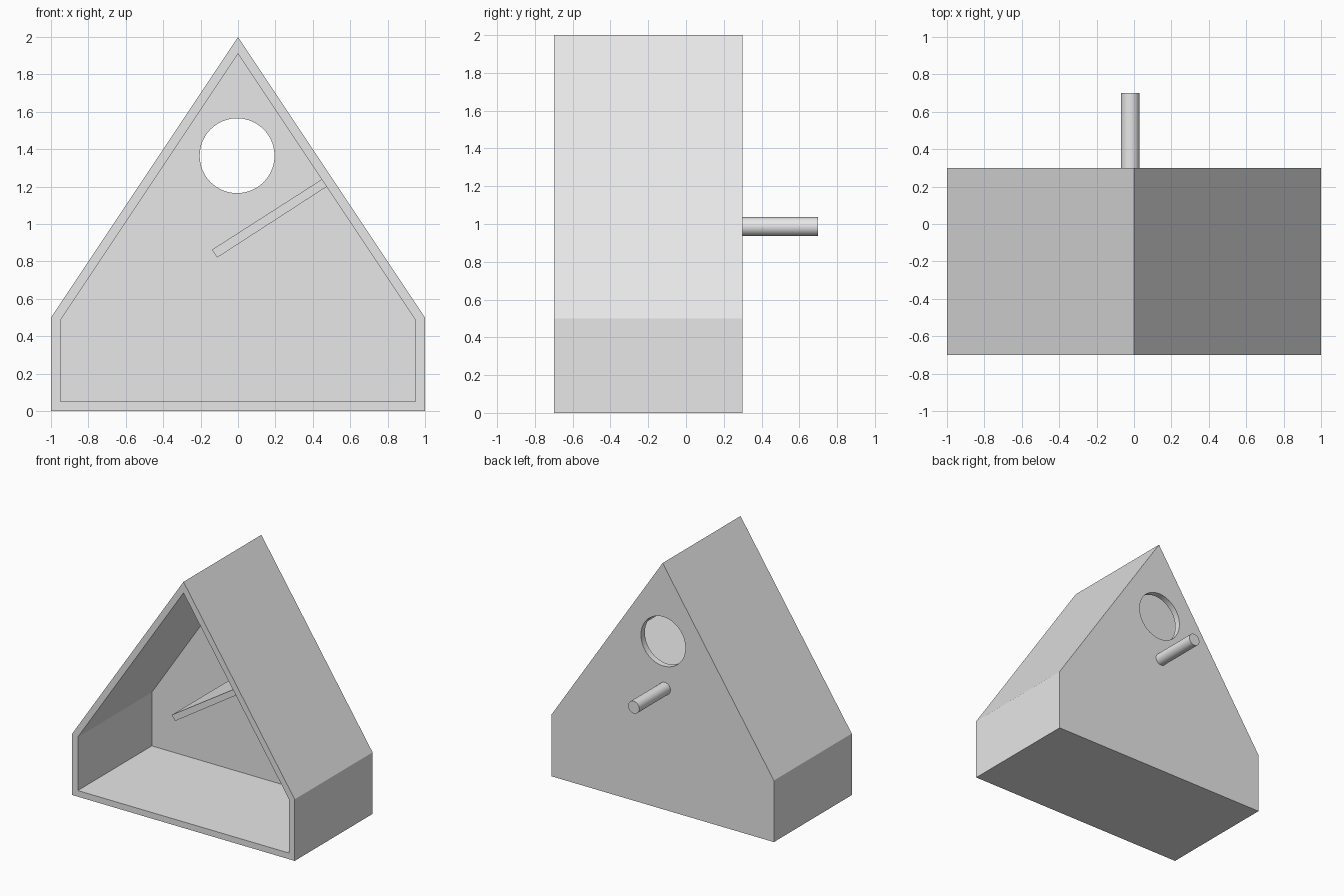
import bpy, bmesh, math

cube = bpy.data.objects.get("Cube")
if cube:
    bpy.data.objects.remove(cube, do_unlink=True)

FRONT, BACK, WALL = -0.7, 0.3, 0.05

grey = bpy.data.materials.new("plain grey")
grey.use_nodes = True
grey.diffuse_color = (0.8, 0.8, 0.8, 1)
grey.node_tree.nodes["Principled BSDF"].inputs["Base Color"].default_value = grey.diffuse_color


def prism(name, profile, y0, y1):
    """Extrude an (x, z) outline from y0 to y1."""
    bm = bmesh.new()
    face = bm.faces.new([bm.verts.new((x, y0, z)) for x, z in profile])
    out = bmesh.ops.extrude_face_region(bm, geom=[face])
    moved = [v for v in out["geom"] if isinstance(v, bmesh.types.BMVert)]
    bmesh.ops.translate(bm, vec=(0, y1 - y0, 0), verts=moved)
    bmesh.ops.recalc_face_normals(bm, faces=bm.faces)
    mesh = bpy.data.meshes.new(name)
    bm.to_mesh(mesh)
    bm.free()
    mesh.materials.append(grey)
    obj = bpy.data.objects.new(name, mesh)
    bpy.context.collection.objects.link(obj)
    return obj


def activate(obj):
    bpy.ops.object.select_all(action="DESELECT")
    obj.select_set(True)
    bpy.context.view_layer.objects.active = obj


def rod(name, x, z, radius, y0, y1):
    """Round bar running along y."""
    bpy.ops.mesh.primitive_cylinder_add(
        vertices=64, radius=radius, depth=y1 - y0,
        location=(x, (y0 + y1) / 2, z), rotation=(math.pi / 2, 0, 0))
    obj = bpy.context.object
    obj.name = name
    obj.data.materials.append(grey)
    return obj


def cut(target, cutter):
    cutter.hide_render = True
    activate(target)
    mod = target.modifiers.new("cut", "BOOLEAN")
    mod.operation, mod.solver, mod.object = "DIFFERENCE", "EXACT", cutter
    bpy.ops.object.modifier_apply(modifier=mod.name)
    bpy.data.objects.remove(cutter, do_unlink=True)


def gable(half, floor, eave, apex):
    return [(-half, floor), (half, floor), (half, eave), (0, apex), (-half, eave)]


# House shell: open front, thin walls, round entrance through the back
house = prism("house_shell", gable(1, 0, 0.5, 2), FRONT, BACK)
cut(house, prism("cavity", gable(1 - WALL, WALL, 0.485, 1.91), FRONT - 0.1, BACK - WALL))
cut(house, rod("entrance_hole", -0.005, 1.365, 0.2, BACK - 0.2, BACK + 0.2))
activate(house)
bpy.ops.object.shade_smooth_by_angle(angle=math.radians(30))

# Sloping shelf fixed to the inside of the roof
prism("inner_shelf", [(-0.112, 0.82), (0.475, 1.2), (0.45, 1.24), (-0.14, 0.862)],
      FRONT + WALL, BACK - WALL)

# Perch outside the entrance
perch = rod("perch", -0.02, 0.986, 0.05, BACK - 0.01, 0.7)
activate(perch)
bpy.ops.object.shade_smooth_by_angle(angle=math.radians(30))
